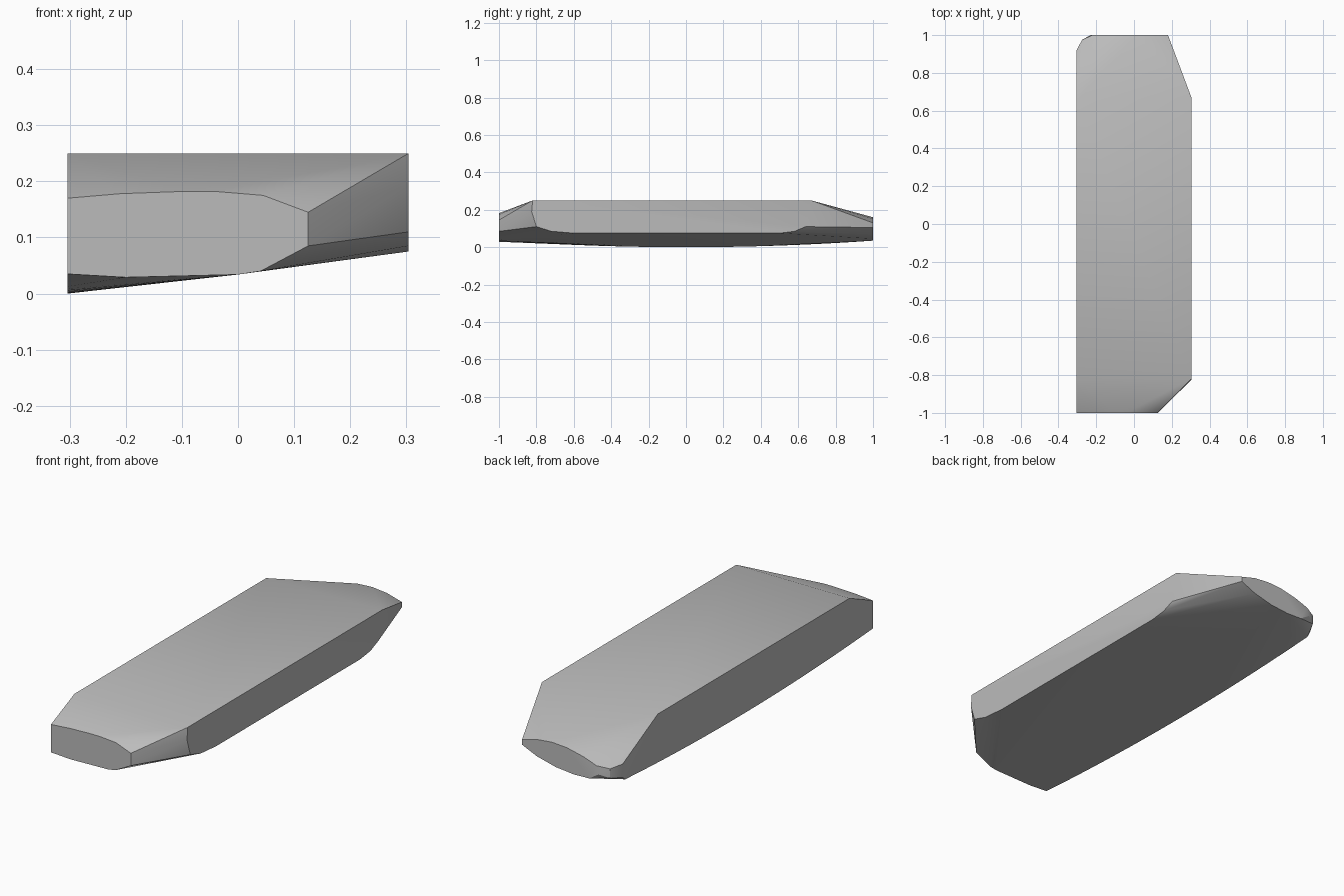
import bpy
import bmesh

cube = bpy.data.objects.get("Cube")
if cube:
    bpy.data.objects.remove(cube, do_unlink=True)

# Plain grey material
grey = bpy.data.materials.new("plain grey")
grey.use_nodes = True
colour = (0.5, 0.5, 0.5, 1)
grey.diffuse_color = colour
grey.node_tree.nodes["Principled BSDF"].inputs["Base Color"].default_value = colour

W = 0.304   # half width
T = 0.25    # height of the flat top

# Flat end outlines (x, z)
front_end = [(-W, 0.17), (-0.21, 0.178), (-0.1, 0.182), (-0.04, 0.182), (0.045, 0.175),
             (0.125, 0.145), (0.125, 0.085), (0.04, 0.04), (0, 0.034), (-0.2, 0.029), (-W, 0.035)]
back_end = [(-0.22, 0.11), (-0.15, 0.135), (-0.06, 0.155), (0.02, 0.16), (0.1, 0.152),
            (0.18, 0.13), (0.18, 0.105), (0.1, 0.07), (0, 0.045), (-0.1, 0.035), (-0.18, 0.038),
            (-0.23, 0.07)]
# Upright side outline (y, z)
left_side = [(-0.82, T), (-0.825, 0.19), (-0.8, 0.11), (-0.72, 0.085), (-0.6, 0.075),
             (0.5, 0.075), (0.58, 0.085), (0.64, 0.11), (0.67, T)]
right_side = [(-0.82, T), (0.65, T), (0.92, 0.11), (0.92, 0.045)]
# Rockered lower edge of the right side
keel = [(y / 10, 0.035 * (y / 10) ** 2) for y in range(-9, 10)]

points = [(x, -1, z) for x, z in front_end]
points += [(x, 1, z) for x, z in back_end]
points += [(W, y, z) for y, z in left_side]
points += [(-W, y, z) for y, z in right_side + keel]
# Softened back right corner
points += [(-0.275, 0.975, 0.1), (-0.275, 0.975, 0.055)]

# Wrap the outlines into one solid slab
bm = bmesh.new()
for p in points:
    bm.verts.new(p)
hull = bmesh.ops.convex_hull(bm, input=bm.verts)
loose = {v for v in hull["geom_interior"] + hull["geom_unused"]
         if isinstance(v, bmesh.types.BMVert) and not v.link_faces}
bmesh.ops.delete(bm, geom=list(loose), context="VERTS")
# Merge coplanar triangles into the flat faces
bmesh.ops.dissolve_limit(bm, angle_limit=0.005, verts=bm.verts, edges=bm.edges)
bmesh.ops.recalc_face_normals(bm, faces=bm.faces)
mesh = bpy.data.meshes.new("bevelled_slab")
bm.to_mesh(mesh)
bm.free()
mesh.materials.append(grey)

slab = bpy.data.objects.new("bevelled_slab", mesh)
bpy.context.collection.objects.link(slab)
bpy.ops.object.select_all(action="DESELECT")
slab.select_set(True)
bpy.context.view_layer.objects.active = slab
bpy.ops.object.shade_smooth_by_angle(angle=0.5)
